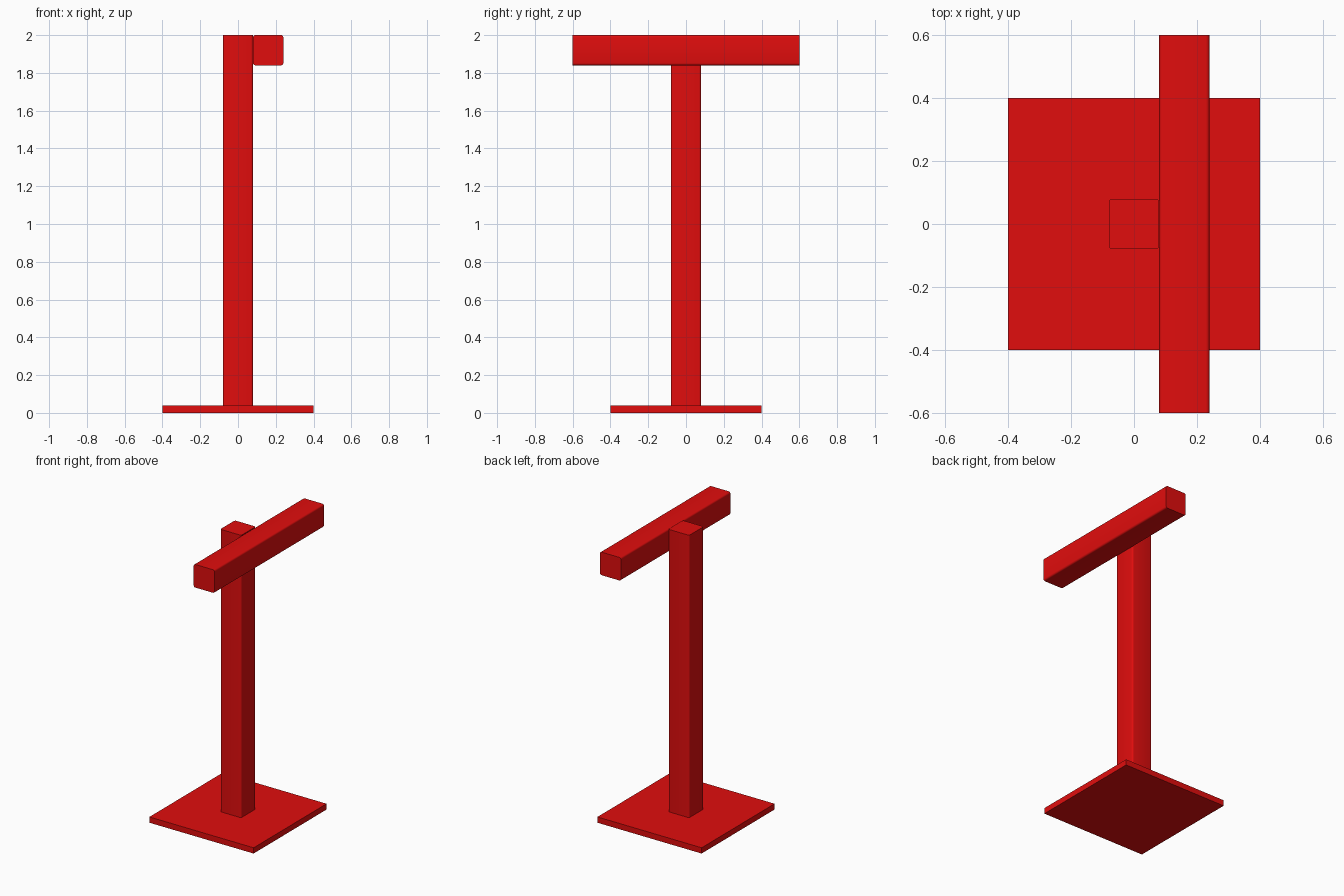
import bpy, bmesh
from math import radians

if "Cube" in bpy.data.objects:
    bpy.data.objects.remove(bpy.data.objects["Cube"])

red = bpy.data.materials.new("red_paint")
red.diffuse_color = (0.75, 0.004, 0.004, 1)
red.use_nodes = True
red.node_tree.nodes["Principled BSDF"].inputs["Base Color"].default_value = red.diffuse_color


def box(name, size, centre, round_axis=None, radius=0.012):
    """Box whose edges along round_axis are rounded."""
    bm = bmesh.new()
    bmesh.ops.create_cube(bm, size=1)
    bmesh.ops.scale(bm, vec=size, verts=bm.verts)
    if round_axis is not None:
        edges = [e for e in bm.edges
                 if abs((e.verts[0].co - e.verts[1].co).normalized()[round_axis]) > 0.9]
        bmesh.ops.bevel(bm, geom=edges, offset=radius, offset_type='OFFSET',
                        segments=4, profile=0.5, affect='EDGES')
    mesh = bpy.data.meshes.new(name)
    bm.to_mesh(mesh)
    bm.free()
    mesh.materials.append(red)
    obj = bpy.data.objects.new(name, mesh)
    obj.location = centre
    bpy.context.collection.objects.link(obj)
    if round_axis is not None:
        bpy.ops.object.select_all(action='DESELECT')
        obj.select_set(True)
        bpy.context.view_layer.objects.active = obj
        bpy.ops.object.shade_smooth_by_angle(angle=radians(30))
    return obj


# Flat square foot plate
box("base_plate", (0.8, 0.8, 0.04), (0, 0, 0.02))
# Upright square tube
box("post", (0.16, 0.16, 1.96), (0, 0, 1.02), round_axis=2)
# Crossbar fixed to the side of the post, flush with its top
box("crossbar", (0.16, 1.2, 0.16), (0.16, 0, 1.92), round_axis=1)
